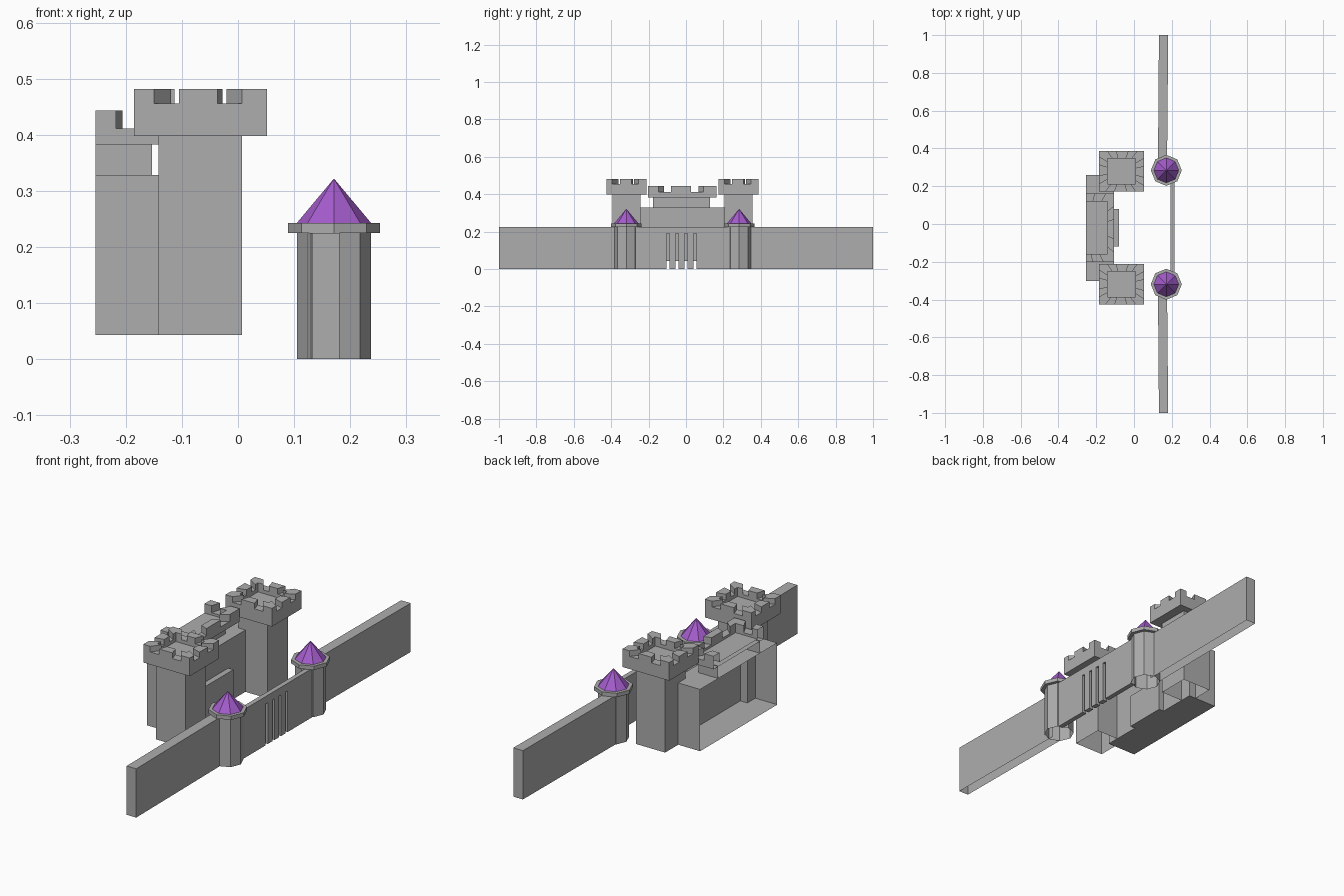
import bpy, bmesh, math
from mathutils import Vector

if "Cube" in bpy.data.objects:
    bpy.data.objects.remove(bpy.data.objects["Cube"])


def material(name, rgb):
    m = bpy.data.materials.new(name)
    m.diffuse_color = (*rgb, 1)
    m.use_nodes = True
    m.node_tree.nodes["Principled BSDF"].inputs["Base Color"].default_value = m.diffuse_color
    return m


STONE = material("grey_stone", (0.42, 0.42, 0.42))
ROOF = material("purple_roof", (0.37, 0.107, 0.60))


def finish(bm, name, mat):
    me = bpy.data.meshes.new(name)
    bm.to_mesh(me)
    bm.free()
    me.materials.append(mat)
    ob = bpy.data.objects.new(name, me)
    bpy.context.collection.objects.link(ob)
    return ob


def face(bm, pts, direction):
    """Add a face whose normal points along the given direction."""
    f = bm.faces.new([bm.verts.new(p) for p in pts])
    f.normal_update()
    if f.normal.dot(Vector(direction)) < 0:
        f.normal_flip()


def prism(name, bottom, top, z0, z1, skip=()):
    """Straight or tapered prism; skip may hold 'bottom', 'top' or side numbers."""
    bm = bmesh.new()
    n = len(bottom)
    lo = [Vector((x, y, z0)) for x, y in bottom]
    hi = [Vector((x, y, z1)) for x, y in top]
    mid = sum(lo, Vector()) / n
    if 'bottom' not in skip:
        face(bm, lo, (0, 0, -1))
    if 'top' not in skip:
        face(bm, hi, (0, 0, 1))
    for i in range(n):
        j = (i + 1) % n
        if i not in skip:
            out = (lo[i] + lo[j]) / 2 - mid
            face(bm, [lo[i], lo[j], hi[j], hi[i]], out)
    bmesh.ops.remove_doubles(bm, verts=bm.verts, dist=1e-5)
    return finish(bm, name, STONE)


def box(name, x0, x1, y0, y1, z0, z1, skip=()):
    # side 3 is the -x side
    p = [(x0, y0), (x1, y0), (x1, y1), (x0, y1)]
    return prism(name, p, p, z0, z1, skip)


def battlement(name, cx, cy, hx, hy, z0, zc, z1, zf, inner, cut_x=None):
    """Crenellated ring whose merlon sides all point at the centre."""
    bm = bmesh.new()
    ts = [-1, -0.705, -0.325, 0.25, 0.62, 1]
    for k in range(4):
        c, s = round(math.cos(k * math.pi / 2)), round(math.sin(k * math.pi / 2))

        def P(t, r, z):
            u, v = t * r, -r
            return Vector((cx + hx * (c * u - s * v), cy + hy * (s * u + c * v), z))
        out, along = Vector((s, -c, 0)), Vector((c, s, 0))
        for i in range(5):
            a, b = ts[i], ts[i + 1]
            z = zc if i % 2 else z1
            face(bm, [P(a, 1, z), P(b, 1, z), P(b, inner, z), P(a, inner, z)], (0, 0, 1))
            face(bm, [P(a, 1, z0), P(b, 1, z0), P(b, 1, z), P(a, 1, z)], out)
            face(bm, [P(a, inner, zf), P(b, inner, zf), P(b, inner, z), P(a, inner, z)], -out)
            if i % 2:
                for t, d in ((a, along), (b, -along)):
                    face(bm, [P(t, 1, zc), P(t, inner, zc), P(t, inner, z1), P(t, 1, z1)], d)
    for r, z, d in ((1, z0, -1), (inner, zf, 1)):
        q = [(cx + sx * hx * r, cy + sy * hy * r, z)
             for sx, sy in ((-1, -1), (1, -1), (1, 1), (-1, 1))]
        face(bm, q, (0, 0, d))
    if cut_x is not None:
        bmesh.ops.bisect_plane(bm, geom=bm.verts[:] + bm.edges[:] + bm.faces[:],
                               plane_co=(cut_x, 0, 0), plane_no=(1, 0, 0), clear_inner=True)
    return finish(bm, name, STONE)


def ring(cx, cy, r, n=8):
    return [(cx + r * math.cos(i * math.tau / n), cy + r * math.sin(i * math.tau / n))
            for i in range(n)]


# Square keep towers with battlements
for side, cy in (("left", -0.319), ("right", 0.28)):
    box(side + "_square_tower", -0.142, 0.007, cy - 0.075, cy + 0.075, 0.043, 0.40,
        ('bottom', 'top'))
    battlement(side + "_tower_battlement", -0.0665, cy, 0.1185, 0.107,
               0.398, 0.456, 0.482, 0.44, 0.63)

# Keep hall, open at the back, with its upper storey and half battlement
BACK = -0.254
box("keep_hall", BACK, -0.106, -0.302, 0.26, 0.043, 0.328, (3,))
box("keep_upper_storey", BACK, -0.153, -0.176, 0.128, 0.328, 0.385, (3, 'bottom', 'top'))
battlement("keep_battlement", BACK, -0.02, 0.148, 0.182,
           0.383, 0.411, 0.443, 0.40, 0.76, BACK)
box("keep_door_plate", -0.106, -0.08, -0.12, 0.08, 0.043, 0.20, (3,))

# Octagonal gate towers with purple roofs
for side, cy in (("left", -0.319), ("right", 0.284)):
    cx = 0.171
    body, cap = ring(cx, cy, 0.066), ring(cx, cy, 0.082)
    prism(side + "_gate_tower", body, body, 0, 0.226, ('bottom', 'top'))
    prism(side + "_tower_cornice", cap, cap, 0.225, 0.243)
    bm = bmesh.new()
    base = ring(cx, cy, 0.066)
    for i in range(8):
        a, b = base[i], base[(i + 1) % 8]
        face(bm, [(*a, 0.243), (*b, 0.243), (cx, cy, 0.322)],
             (a[0] + b[0] - 2 * cx, a[1] + b[1] - 2 * cy, 0.1))
    bmesh.ops.remove_doubles(bm, verts=bm.verts, dist=1e-5)
    finish(bm, side + "_tower_roof", ROOF)

# Long outer walls, slightly angled
for side, y0, y1 in (("left", -0.36, -1), ("right", 0.325, 1)):
    p = [(0.127, y0), (0.175, y0), (0.181, y1), (0.132, y1)]
    prism(side + "_outer_wall", p, p, 0, 0.225, ('bottom', 0))

# Gate wall with four open slots, from one comb-shaped outline
outline = [(-0.27, 0)]
for y in (-0.096, -0.048, 0.0, 0.048):
    outline += [(y - 0.008, 0), (y - 0.008, 0.19), (y + 0.008, 0.19), (y + 0.008, 0)]
outline += [(0.235, 0), (0.235, 0.225), (-0.27, 0.225)]
bm = bmesh.new()
f = bm.faces.new([bm.verts.new((0.192, y, z)) for y, z in outline])
res = bmesh.ops.extrude_face_region(bm, geom=[f])
for v in [g for g in res["geom"] if isinstance(g, bmesh.types.BMVert)]:
    v.co.x = 0.214
bmesh.ops.recalc_face_normals(bm, faces=bm.faces)
finish(bm, "gate_wall", STONE)
